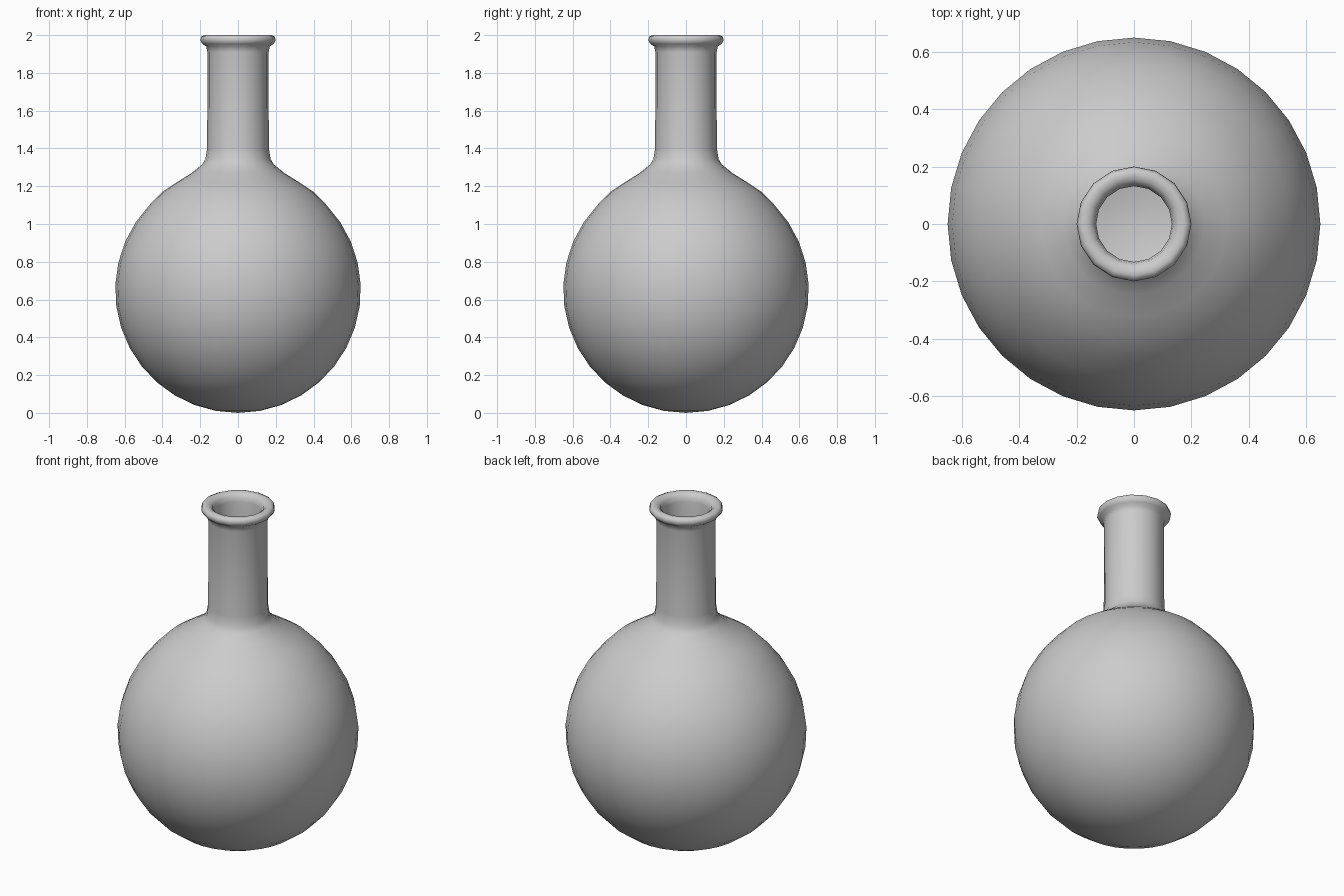
import bpy
import bmesh
import math

cube = bpy.data.objects.get("Cube")
if cube:
    bpy.data.objects.remove(cube, do_unlink=True)

SIDES = 32
RADIUS = 0.65
WALL = 0.03

glass = bpy.data.materials.new("pale_grey")
glass.use_nodes = True
colour = (0.6, 0.6, 0.6, 1)
glass.diffuse_color = colour
glass.node_tree.nodes["Principled BSDF"].inputs["Base Color"].default_value = colour


def bulb(radius, steps=13, end=134):
    """Arc of the round body, from the bottom pole to the shoulder."""
    angles = [math.radians(end * i / steps) for i in range(1, steps + 1)]
    return [(radius * math.sin(a), RADIUS - radius * math.cos(a)) for a in angles]


# Outer wall: round body, sloping shoulder, straight neck
outer = bulb(RADIUS) + [(0.40, 1.17), (0.325, 1.22), (0.245, 1.27),
                        (0.19, 1.315), (0.172, 1.345), (0.164, 1.40),
                        (0.162, 1.65), (0.162, 1.91)]
# Rolled lip
lip = [(0.168, 1.94), (0.188, 1.953), (0.2, 1.972), (0.195, 1.992),
       (0.178, 2.0), (0.155, 1.995), (0.138, 1.98), (0.132, 1.95)]
# Inner wall, back down to the inner floor
inner = [(0.132, 1.40), (0.145, 1.335), (0.20, 1.27), (0.31, 1.19)]
inner += bulb(RADIUS - WALL)[::-1]

bm = bmesh.new()


def ring(r, z):
    # The narrow neck has half as many sides as the body
    verts = []
    for i in range(SIDES):
        a = math.tau * i / SIDES
        flat = math.cos(math.tau / SIDES) if r < 0.21 and z > 1.3 and i % 2 else 1
        verts.append(bm.verts.new((r * flat * math.cos(a), r * flat * math.sin(a), z)))
    return verts


rings = [ring(r, z) for r, z in outer + lip + inner]
for low, high in zip(rings, rings[1:]):
    for i in range(SIDES):
        j = (i + 1) % SIDES
        bm.faces.new((low[i], low[j], high[j], high[i]))

# Close both poles
for end, z in ((rings[0], 0), (rings[-1], WALL)):
    pole = bm.verts.new((0, 0, z))
    for i in range(SIDES):
        bm.faces.new((pole, end[i], end[(i + 1) % SIDES]))
bmesh.ops.recalc_face_normals(bm, faces=bm.faces)
for face in bm.faces:
    face.smooth = True

mesh = bpy.data.meshes.new("flask")
bm.to_mesh(mesh)
bm.free()
mesh.materials.append(glass)
flask = bpy.data.objects.new("flask", mesh)
bpy.context.collection.objects.link(flask)
